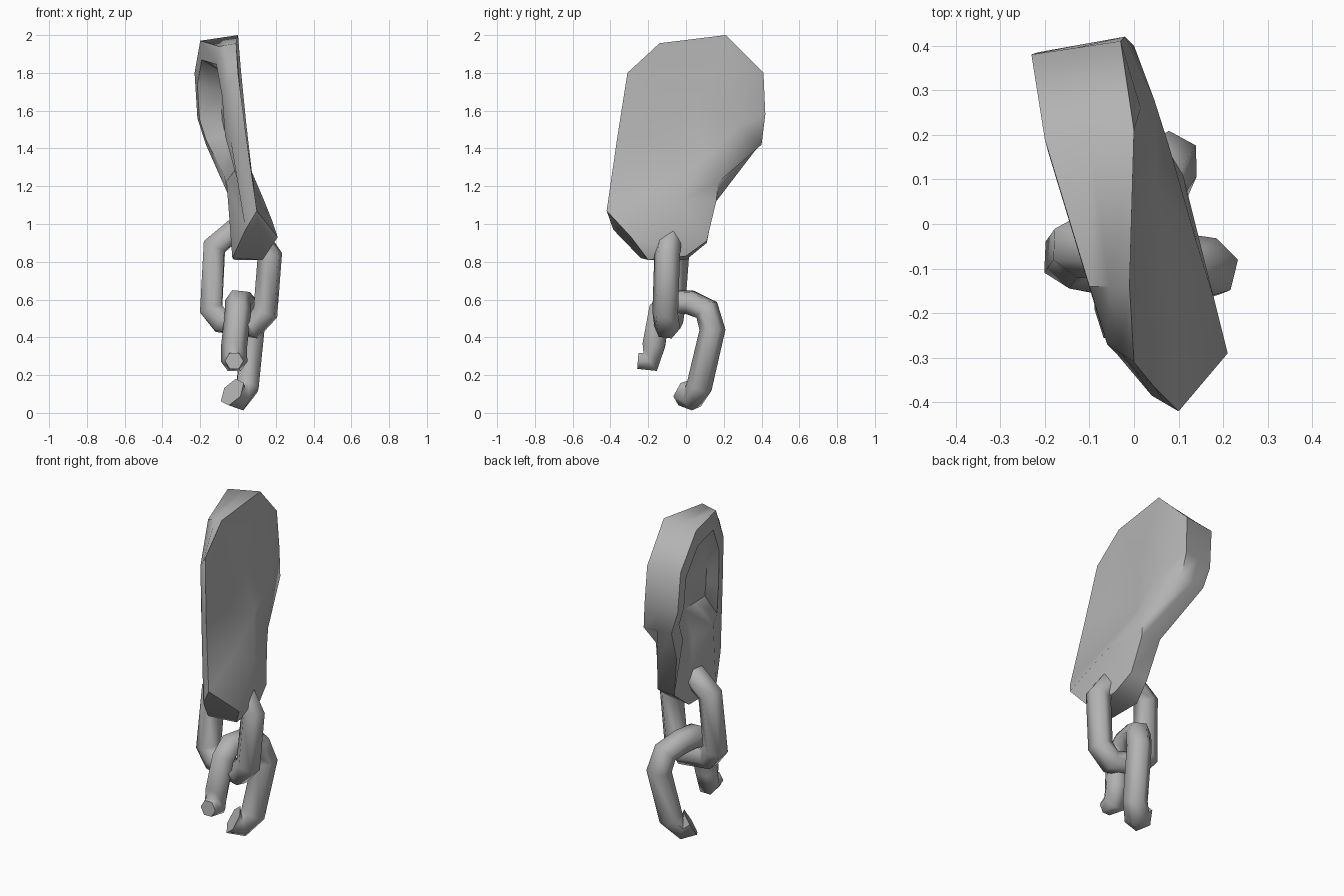
import bpy, bmesh
from mathutils import Vector as V

if "Cube" in bpy.data.objects:
    bpy.data.objects.remove(bpy.data.objects["Cube"])

iron = bpy.data.materials.new("grey_iron")
iron.diffuse_color = (0.45, 0.45, 0.45, 1)
iron.use_nodes = True
iron.node_tree.nodes["Principled BSDF"].inputs["Base Color"].default_value = iron.diffuse_color


def finish(ob, angle):
    ob.data.materials.clear()
    ob.data.materials.append(iron)
    bpy.ops.object.select_all(action='DESELECT')
    ob.select_set(True)
    bpy.context.view_layer.objects.active = ob
    bpy.ops.object.shade_smooth_by_angle(angle=angle)


# Shell plate: right outline, left outline and a few relief points
right = [(0, .21, 2.0), (-.01, -.14, 1.957), (0, -.31, 1.8), (.045, -.365, 1.45),
         (.10, -.42, 1.07), (.21, -.29, .93), (.18, -.17, 1.02), (.14, -.04, 1.12),
         (.08, .17, 1.22), (0, .40, 1.42), (-.02, .42, 1.58), (-.03, .41, 1.8)]
left = [(-.20, .19, 1.97), (-.10, -.14, 1.94), (-.06, -.27, 1.72), (-.04, -.29, 1.45),
        (.04, -.385, .97), (-.03, -.24, .82), (-.02, 0, .81), (0, .11, .9),
        (-.05, .16, 1.15), (-.17, .38, 1.42), (-.215, .385, 1.56), (-.23, .38, 1.8)]
relief = [(.015, .26, 1.82), (.045, .28, 1.52), (.05, .08, 1.33),
          (.035, -.2, 1.45), (0, .05, 1.65), (.09, -.2, 1.17)]
n = len(right)
bm = bmesh.new()


def ring(points):
    return [bm.verts.new(p) for p in points]


def bridge(a, b):
    for i in range(n):
        j = (i + 1) % n
        bm.faces.new((a[i], a[j], b[j], b[i]))


R, L = ring(right), ring(left)
mid = [(V(a) + V(b)) / 2 for a, b in zip(right, left)]
# blunt lug below the right face
mid[5:9] = [V((.13, -.2, .81)), V((.13, 0, .83)), V((.11, .11, .91)), V((.08, .16, 1.12))]
M = ring(mid)
bridge(R, M)
bridge(M, L)

# Moulded right face
a, b, c, d, v, e = ring(relief)
for f in ((R[0], R[1], v), (R[1], d, v), (R[1], R[2], d), (R[2], R[3], d),
          (R[3], e, d), (R[3], R[4], e), (R[4], R[5], e), (R[5], R[6], e),
          (R[6], R[7], e), (R[7], c, e), (e, c, d), (d, c, v),
          (R[7], R[8], c), (R[8], b, c), (R[8], R[9], b), (R[9], R[10], b),
          (R[10], R[11], a), (R[10], a, b), (R[11], R[0], a),
          (R[0], v, a), (a, v, b), (v, c, b)):
    bm.faces.new(f)

# Left face: raised border around a hollow that ends above the lug
centre, back = V((-.10, .06, 1.53)), V((.03, .06, 1.53))


def above(p, z):
    return V((p.x, p.y, max(p.z, z + .15 * (p.z - 1))))


lip = [above(centre.lerp(V(p), .77) - V((.015, 0, 0)), 1.23) for p in left]
floor = [above(centre.lerp(V(p), .6).lerp(back.lerp(V(q), .6), .5), 1.33)
         for p, q in zip(left, right)]
I, F = ring(lip), ring(floor)
bridge(L, I)
bridge(I, F)
hub = bm.verts.new(centre.lerp(back, .5))
for i in range(n):
    bm.faces.new((F[i], F[(i + 1) % n], hub))
bmesh.ops.recalc_face_normals(bm, faces=bm.faces)
me = bpy.data.meshes.new("shell_plate")
bm.to_mesh(me)
bm.free()
plate = bpy.data.objects.new("shell_plate", me)
bpy.context.collection.objects.link(plate)
finish(plate, .9)


# Chain links: six-sided bars swept along bent paths
def link(name, path, radius, closed, start=1, end=1):
    cu = bpy.data.curves.new(name, 'CURVE')
    cu.dimensions = '3D'
    cu.bevel_depth = radius
    cu.bevel_resolution = 1
    cu.use_fill_caps = True
    sp = cu.splines.new('POLY')
    sp.points.add(len(path) - 1)
    for p, co in zip(sp.points, path):
        p.co = (*co, 1)
    sp.points[0].radius, sp.points[-1].radius = start, end
    sp.use_cyclic_u = closed
    ob = bpy.data.objects.new(name, cu)
    bpy.context.collection.objects.link(ob)
    bpy.ops.object.select_all(action='DESELECT')
    ob.select_set(True)
    bpy.context.view_layer.objects.active = ob
    bpy.ops.object.convert(target='MESH')
    finish(bpy.context.view_layer.objects.active, 1.15)


link("upper_link", [(-.03, -.05, .96), (-.125, -.05, .88), (-.142, -.075, .55),
                    (-.09, -.085, .485), (.08, -.1, .455), (.145, -.11, .53),
                    (.168, -.1, .83), (.10, -.09, .93)], .07, True)
link("broken_lower_link", [(-.02, -.255, .275), (-.02, -.19, .27), (-.02, -.17, .36),
                           (0, -.14, .54), (0, -.08, .59), (.02, .02, .585),
                           (.06, .11, .545), (.08, .14, .44), (.05, .07, .14),
                           (.01, .035, .08), (-.03, 0, .11)], .069, False, .7, 1.2)
